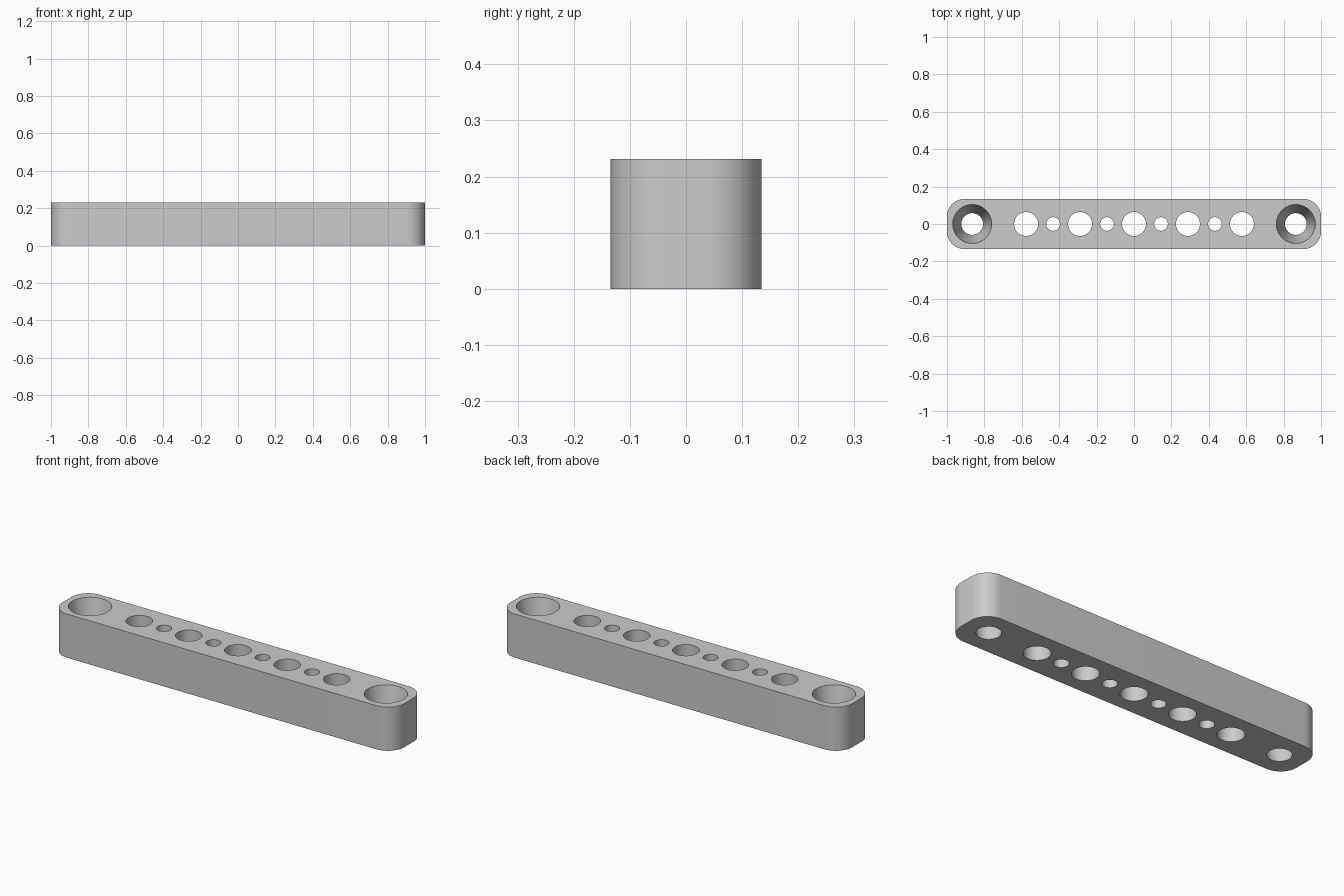
import bpy, bmesh, math
from mathutils import Matrix

LENGTH, WIDTH, HEIGHT, CORNER = 2.0, 0.269, 0.231, 0.096
PITCH = 0.1442      # spacing between neighbouring holes
MARGIN = 0.02       # cutters reach this far past both faces

old = bpy.data.objects.get("Cube")
if old:
    bpy.data.objects.remove(old, do_unlink=True)

grey = bpy.data.materials.new("light grey")
grey.use_nodes = True
colour = (0.6, 0.6, 0.6, 1)
grey.diffuse_color = colour
grey.node_tree.nodes["Principled BSDF"].inputs["Base Color"].default_value = colour


def make_object(name, bm):
    bmesh.ops.recalc_face_normals(bm, faces=bm.faces)
    mesh = bpy.data.meshes.new(name)
    bm.to_mesh(mesh)
    bm.free()
    mesh.materials.append(grey)
    obj = bpy.data.objects.new(name, mesh)
    bpy.context.collection.objects.link(obj)
    return obj


def add_hole(bm, x, r_bottom, r_top):
    # Extend the taper evenly past the top and bottom faces
    extra = (r_top - r_bottom) * MARGIN / HEIGHT
    bmesh.ops.create_cone(bm, cap_ends=True, segments=64,
                          radius1=r_bottom - extra, radius2=r_top + extra,
                          depth=HEIGHT + 2 * MARGIN,
                          matrix=Matrix.Translation((x, 0, HEIGHT / 2)))


# Bar: a box with rounded upright corners
bm = bmesh.new()
bmesh.ops.create_cube(bm, size=1, matrix=Matrix.Translation((0, 0, HEIGHT / 2))
                      @ Matrix.Diagonal((LENGTH, WIDTH, HEIGHT, 1)))
upright = [e for e in bm.edges
           if abs(e.verts[0].co.z - e.verts[1].co.z) > HEIGHT / 2]
bmesh.ops.bevel(bm, geom=upright, offset=CORNER, offset_type='OFFSET',
                segments=16, profile=0.5, affect='EDGES')
bar = make_object("drilled_bar", bm)

# Row of alternating large and small holes, and a tapered hole at each end
bm = bmesh.new()
for i in range(-4, 5):
    radius = 0.0365 if i % 2 else 0.064
    add_hole(bm, i * PITCH, radius, radius)
for side in (-1, 1):
    add_hole(bm, side * 6 * PITCH, 0.058, 0.104)
cutter = make_object("hole_cutter", bm)
cutter.hide_render = True

# Drill the bar and discard the cutter
drill = bar.modifiers.new("holes", 'BOOLEAN')
drill.operation = 'DIFFERENCE'
drill.solver = 'EXACT'
drill.object = cutter
bpy.ops.object.select_all(action='DESELECT')
bar.select_set(True)
bpy.context.view_layer.objects.active = bar
bpy.ops.object.modifier_apply(modifier=drill.name)
bpy.data.objects.remove(cutter, do_unlink=True)
bpy.ops.object.shade_smooth_by_angle(angle=math.radians(30))
